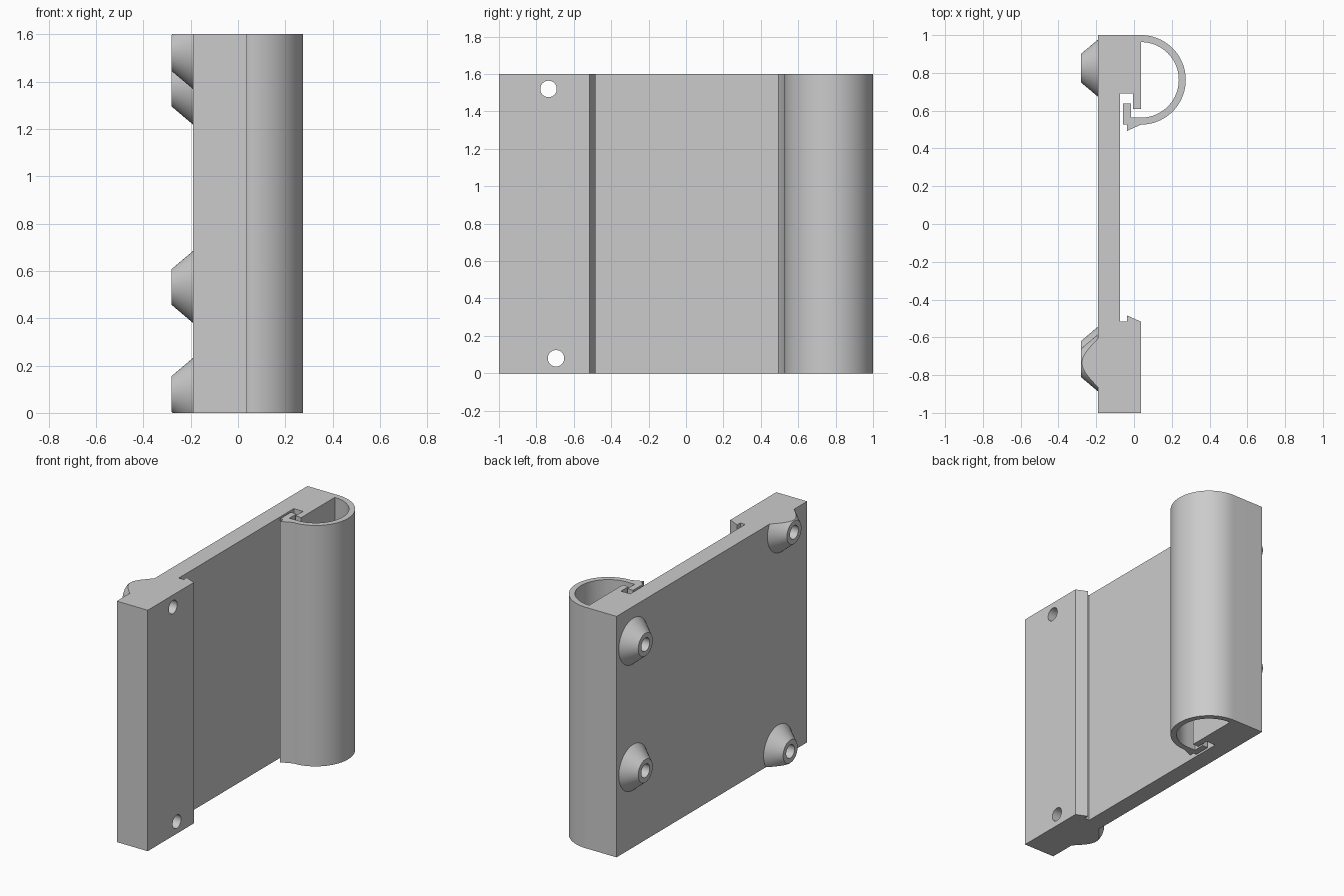
import bpy, bmesh
from math import sin, cos, pi, radians
from mathutils import Matrix

if "Cube" in bpy.data.objects:
    bpy.data.objects.remove(bpy.data.objects["Cube"])

HEIGHT = 1.6
BACK, FACE = -0.19, 0.037      # rear of plate, front of end blocks
BOSS_TIP = -0.28
TUBE_Y = 0.763                 # centre of the round cover

grey = bpy.data.materials.new("light grey")
grey.use_nodes = True
grey.diffuse_color = (0.6, 0.6, 0.6, 1)
grey.node_tree.nodes["Principled BSDF"].inputs["Base Color"].default_value = (0.6, 0.6, 0.6, 1)


def make_object(name, bm):
    bmesh.ops.recalc_face_normals(bm, faces=bm.faces)
    mesh = bpy.data.meshes.new(name)
    bm.to_mesh(mesh)
    bm.free()
    mesh.materials.append(grey)
    obj = bpy.data.objects.new(name, mesh)
    bpy.context.collection.objects.link(obj)
    return obj


def extrude_profile(name, points):
    bm = bmesh.new()
    face = bm.faces.new([bm.verts.new((x, y, 0)) for x, y in points])
    grown = bmesh.ops.extrude_face_region(bm, geom=[face])["geom"]
    top = [v for v in grown if isinstance(v, bmesh.types.BMVert)]
    bmesh.ops.translate(bm, verts=top, vec=(0, 0, HEIGHT))
    return make_object(name, bm)


def cone_along_x(name, x0, x1, r0, r1, y, z):
    bm = bmesh.new()
    place = Matrix.Translation(((x0 + x1) / 2, y, z)) @ Matrix.Rotation(pi / 2 if x1 > x0 else -pi / 2, 4, 'Y')
    bmesh.ops.create_cone(bm, cap_ends=True, segments=48, radius1=r0, radius2=r1,
                          depth=abs(x1 - x0), matrix=place)
    return make_object(name, bm)


def activate(obj):
    bpy.ops.object.select_all(action='DESELECT')
    obj.select_set(True)
    bpy.context.view_layer.objects.active = obj


def cut(obj, cutter, operation='DIFFERENCE'):
    mod = obj.modifiers.new("cut", 'BOOLEAN')
    mod.operation, mod.object, mod.solver = operation, cutter, 'EXACT'
    activate(obj)
    bpy.ops.object.modifier_apply(modifier=mod.name)


def arc(radius, start, end, steps=40):
    angles = [radians(start + (end - start) * i / steps) for i in range(steps + 1)]
    return [(FACE + radius * cos(a), TUBE_Y + radius * sin(a)) for a in angles]


# Plate, end blocks, latch and round cover share one cross-section
lower_block = [(BACK, -1), (FACE, -1), (FACE, -0.517), (-0.037, -0.484),
               (-0.037, -0.517), (-0.073, -0.517)]
latch_slot = [(-0.073, 0.69), (-0.005, 0.69), (-0.005, 0.61), (FACE, 0.61)]
hook = [(-0.017, 0.563), (-0.017, 0.637), (-0.058, 0.637), (-0.058, 0.526),
        (-0.037, 0.526), (-0.037, 0.493)]
profile = (lower_block + latch_slot + arc(0.2, 90, -90) + hook
           + arc(0.237, -90, 90) + [(BACK, 1)])
body = extrude_profile("plate_with_round_cover", profile)

# Box that trims the bosses flush with the plate ends
bm = bmesh.new()
bmesh.ops.create_cube(bm, size=1, matrix=Matrix.Translation((0, 0, HEIGHT / 2))
                      @ Matrix.Diagonal((4, 4, HEIGHT, 1)))
trim_box = make_object("trim_box", bm)
trim_box.hide_render = True

# Conical bosses on the rear, each with a screw hole through the block
bosses = {
    "lower_cover_boss": (0.825, 0.532),
    "upper_cover_boss": (0.825, 1.37),
    "lower_block_boss": (-0.695, 0.08),
    "upper_block_boss": (-0.735, 1.52),
}
parts = [body]
for name, (y, z) in bosses.items():
    boss = cone_along_x(name, BACK, BOSS_TIP, 0.152, 0.076, y, z)
    drill = cone_along_x("drill", -0.4, 0.1, 0.044, 0.044, y, z)
    if z < 0.152 or z > HEIGHT - 0.152:
        cut(boss, trim_box, 'INTERSECT')
    cut(boss, drill)
    cut(body, drill)
    bpy.data.objects.remove(drill)
    parts.append(boss)
bpy.data.objects.remove(trim_box)

for part in parts:
    activate(part)
    bpy.ops.object.shade_smooth_by_angle(angle=radians(30))
